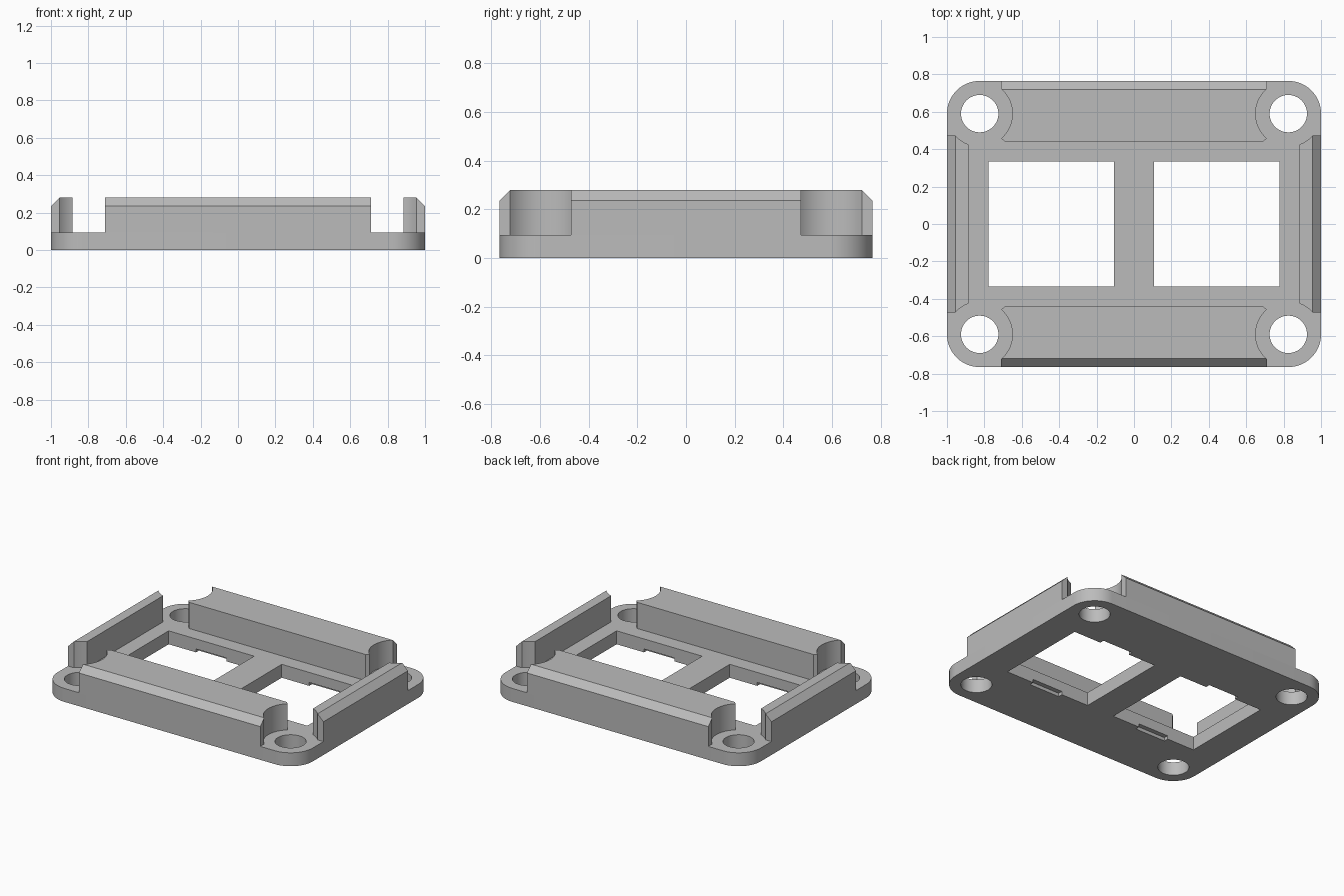
import bpy
import bmesh
from math import cos, sin, radians, sqrt
from mathutils import Vector

cube = bpy.data.objects.get("Cube")
if cube:
    bpy.data.objects.remove(cube, do_unlink=True)

# Main dimensions
HALF_X, HALF_Y = 1.0, 0.765
PLATE, TOP, CHAMFER = 0.095, 0.28, 0.045
HOLE_X, HOLE_Y, HOLE_R, CORNER_R = 0.825, 0.59, 0.1, 0.175

grey = bpy.data.materials.new("plain grey")
grey.use_nodes = True
colour = (0.5, 0.5, 0.5, 1)
grey.diffuse_color = colour
grey.node_tree.nodes["Principled BSDF"].inputs["Base Color"].default_value = colour


def arc(cx, cy, r, start, end, steps=12):
    angles = [radians(start + (end - start) * i / steps) for i in range(steps + 1)]
    return [(cx + r * cos(a), cy + r * sin(a)) for a in angles]


def prism(name, outline, z0, z1, bevel_normal=None, bevel_point=None):
    """Extrude an outline upward, with an optional slanted cut along one edge."""
    bm = bmesh.new()
    face = bm.faces.new([bm.verts.new((x, y, z0)) for x, y in outline])
    grown = bmesh.ops.extrude_face_region(bm, geom=[face])["geom"]
    tops = [g for g in grown if isinstance(g, bmesh.types.BMVert)]
    bmesh.ops.translate(bm, vec=(0, 0, z1 - z0), verts=tops)
    if bevel_normal:
        bmesh.ops.bisect_plane(bm, geom=bm.verts[:] + bm.edges[:] + bm.faces[:],
                               plane_co=bevel_point, plane_no=bevel_normal,
                               clear_outer=True)
        rim = [e for e in bm.edges if e.is_boundary]
        bmesh.ops.holes_fill(bm, edges=rim, sides=0)
    bmesh.ops.recalc_face_normals(bm, faces=bm.faces[:])
    mesh = bpy.data.meshes.new(name)
    bm.to_mesh(mesh)
    bm.free()
    mesh.materials.append(grey)
    obj = bpy.data.objects.new(name, mesh)
    bpy.context.collection.objects.link(obj)
    return obj


def rectangle(cx, cy, hx, hy):
    return [(cx - hx, cy - hy), (cx + hx, cy - hy), (cx + hx, cy + hy), (cx - hx, cy + hy)]


def activate(obj):
    bpy.ops.object.select_all(action='DESELECT')
    obj.select_set(True)
    bpy.context.view_layer.objects.active = obj


def cut(target, cutter):
    cutter.hide_render = True
    mod = target.modifiers.new("cut", 'BOOLEAN')
    mod.operation, mod.solver, mod.object = 'DIFFERENCE', 'EXACT', cutter
    activate(target)
    bpy.ops.object.modifier_apply(modifier=mod.name)
    bpy.data.objects.remove(cutter, do_unlink=True)


# Rounded base plate
corners = [(1, 1, 0), (-1, 1, 90), (-1, -1, 180), (1, -1, 270)]
outline = []
for sx, sy, a in corners:
    outline += arc(sx * HOLE_X, sy * HOLE_Y, CORNER_R, a, a + 90, 16)
plate = prism("base_plate", outline, 0, PLATE)

# Corner screw holes
for sx, sy, a in corners:
    circle = arc(sx * HOLE_X, sy * HOLE_Y, HOLE_R, 0, 360, 48)[:-1]
    cut(plate, prism("hole_cutter", circle, -0.1, 0.2))

# Two square openings with shallow clip notches underneath
for side in (-1, 1):
    cx = side * 0.443
    cut(plate, prism("opening_cutter", rectangle(cx, 0, 0.335, 0.335), -0.1, 0.2))
    cut(plate, prism("notch_cutter", rectangle(cx, 0, 0.12, 0.367), -0.1, 0.024))

# Front and back walls, scooped around the screw holes
end_x = 0.71
rise = sqrt(CORNER_R ** 2 - (HOLE_X - end_x) ** 2)
scoop = [(HOLE_X - sqrt(CORNER_R ** 2 - d * d), HOLE_Y + d)
         for d in [rise * i / 10 for i in range(-10, 11)]]
half = [(0.69, 0.44)] + scoop + [(end_x, HALF_Y)]
long_outline = half + [(-x, y) for x, y in reversed(half)]

# Side walls, trimmed by the same circles
start = HOLE_Y - sqrt(CORNER_R ** 2 - (0.885 - HOLE_X) ** 2)
trim = [(x, HOLE_Y - sqrt(CORNER_R ** 2 - (x - HOLE_X) ** 2))
        for x in [0.885 + 0.07 * i / 8 for i in range(9)]]
quarter = trim + [(HALF_X, trim[-1][1])]
short_outline = quarter + [(x, -y) for x, y in reversed(quarter)]

walls = []
for s, long_name, short_name in ((1, "back_wall", "left_wall"), (-1, "front_wall", "right_wall")):
    walls.append(prism(long_name, [(x, s * y) for x, y in long_outline], PLATE, TOP,
                       Vector((0, s, 1)), Vector((0, s * HALF_Y, TOP - CHAMFER))))
    walls.append(prism(short_name, [(s * x, y) for x, y in short_outline], PLATE, TOP,
                       Vector((s, 0, 1)), Vector((s * HALF_X, 0, TOP - CHAMFER))))

# Smooth the curved faces while keeping hard edges
for obj in [plate] + walls:
    activate(obj)
    bpy.ops.object.shade_smooth_by_angle(angle=radians(25))
